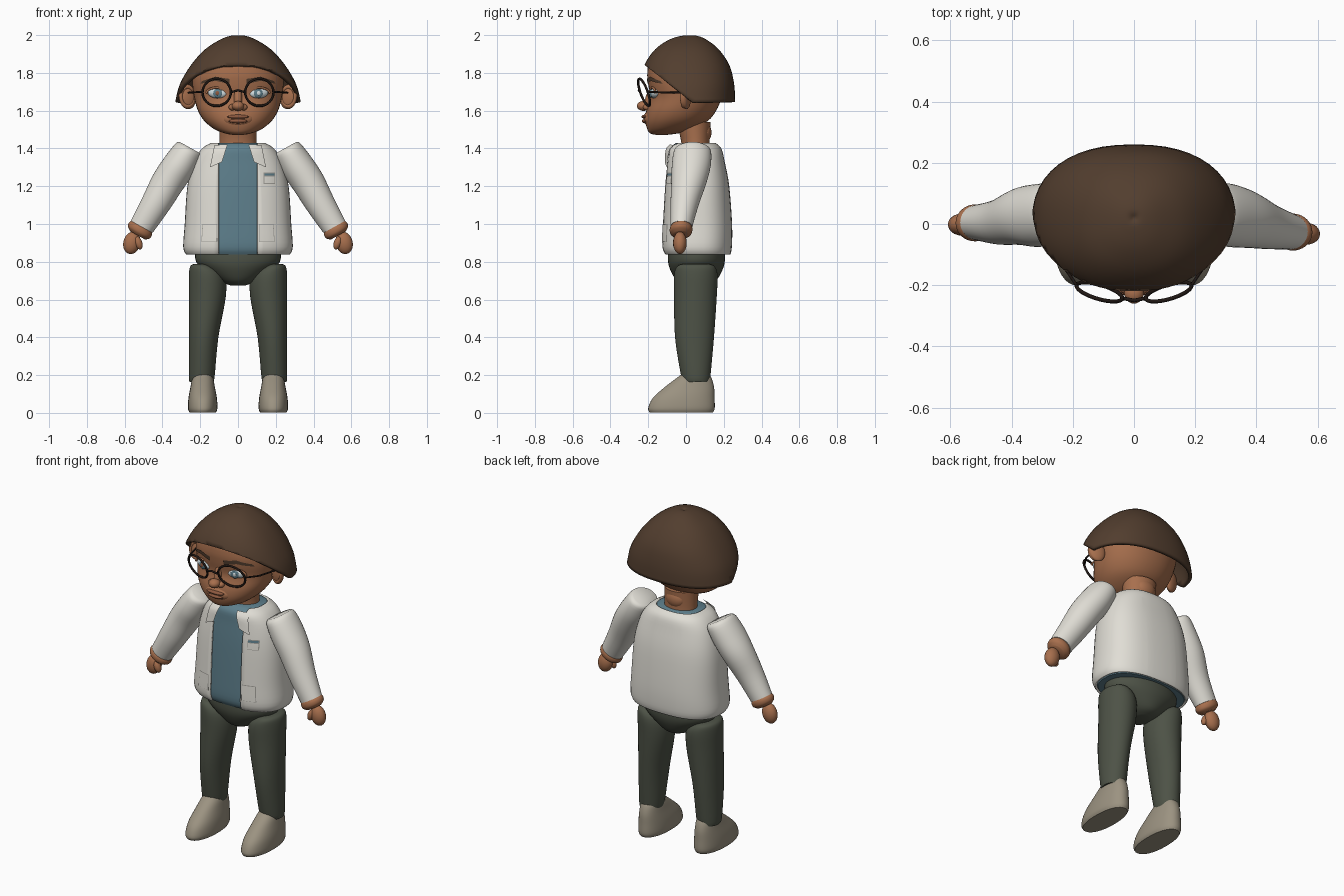
import bpy, bmesh, math
from mathutils import Vector
from mathutils.bvhtree import BVHTree

cube = bpy.data.objects.get("Cube")
if cube:
    bpy.data.objects.remove(cube, do_unlink=True)


def material(name, rgb):
    m = bpy.data.materials.new(name)
    m.use_nodes = True
    m.diffuse_color = (*rgb, 1)
    m.node_tree.nodes["Principled BSDF"].inputs["Base Color"].default_value = (*rgb, 1)
    return m


SKIN = material("warm skin", (.39, .16, .075))
LIP = material("lip brown", (.27, .10, .05))
HAIR = material("dark brown hair", (.085, .048, .028))
COAT = material("off white cloth", (.75, .73, .67))
SEAM = material("grey seam", (.36, .35, .32))
SHIRT = material("blue shirt", (.11, .21, .26))
TROUSERS = material("grey green trousers", (.075, .085, .062))
SHOE = material("taupe shoe", (.33, .29, .22))
FRAME = material("black brown frame", (.015, .009, .007))
EYE = material("pale eye", (.62, .70, .72))


def finish(name, bm, mat, angle=50):
    me = bpy.data.meshes.new(name)
    bm.to_mesh(me)
    bm.free()
    ob = bpy.data.objects.new(name, me)
    bpy.context.collection.objects.link(ob)
    me.materials.append(mat)
    bpy.ops.object.select_all(action='DESELECT')
    ob.select_set(True)
    bpy.context.view_layer.objects.active = ob
    bpy.ops.object.shade_smooth_by_angle(angle=math.radians(angle))
    return ob


def smooth_rings(rings, steps):
    """Catmull-Rom interpolation along a list of cross-sections."""
    R = [Vector(r) for r in rings]
    R = [R[0]] + R + [R[-1]]
    out = []
    for a, b, c, d in zip(R, R[1:], R[2:], R[3:]):
        for k in range(steps):
            t = k / steps
            out.append(.5 * (2 * b + (c - a) * t + (2 * a - 5 * b + 4 * c - d) * t * t
                             + (3 * b - a - 3 * c + d) * t ** 3))
    return out + [R[-1]]


def loft(rings, tilt=0, power=2, seg=40, steps=4, caps=(True, True)):
    """Rings are (x, y, z, rx, ry); tilt turns them in the front plane."""
    bm = bmesh.new()
    rows = []
    for x, y, z, rx, ry in smooth_rings(rings, steps):
        row = []
        for i in range(seg):
            a = 2 * math.pi * i / seg
            u = math.copysign(abs(math.cos(a)) ** (2 / power), math.cos(a)) * rx
            v = math.copysign(abs(math.sin(a)) ** (2 / power), math.sin(a)) * ry
            row.append(bm.verts.new((x + u * math.cos(tilt), y + v, z + u * math.sin(tilt))))
        rows.append(row)
    for lo, hi in zip(rows, rows[1:]):
        for i in range(seg):
            j = (i + 1) % seg
            bm.faces.new((lo[i], lo[j], hi[j], hi[i]))
    if caps[0]:
        bm.faces.new(rows[0][::-1])
    if caps[1]:
        bm.faces.new(rows[-1])
    if all(caps):
        bmesh.ops.recalc_face_normals(bm, faces=bm.faces)
    return bm


def blob(name, loc, radii, mat, rot=(0, 0, 0)):
    bpy.ops.mesh.primitive_uv_sphere_add(segments=24, ring_count=14, location=loc, rotation=rot)
    ob = bpy.context.object
    ob.name = name
    ob.scale = radii
    ob.data.materials.append(mat)
    bpy.ops.object.shade_smooth()
    return ob


def wire(name, pts, radius, mat, cyclic=False):
    cu = bpy.data.curves.new(name, 'CURVE')
    cu.dimensions = '3D'
    cu.bevel_depth = radius
    cu.bevel_resolution = 2
    sp = cu.splines.new('POLY')
    sp.points.add(len(pts) - 1)
    for p, q in zip(sp.points, pts):
        p.co = (*q, 1)
    sp.use_cyclic_u = cyclic
    cu.materials.append(mat)
    ob = bpy.data.objects.new(name, cu)
    bpy.context.collection.objects.link(ob)


def plate(name, tree, corners, mat, lift, thick=.006, n=6):
    """Four (x, z) corners laid as a thin sheet on the front of a surface."""
    bm = bmesh.new()
    a, b, c, d = [Vector(p) for p in corners]
    grid = []
    for i in range(n + 1):
        for j in range(n + 1):
            u, v = i / n, j / n
            p = a.lerp(b, u).lerp(d.lerp(c, u), v)
            hit = tree.ray_cast(Vector((p.x, -1, p.y)), Vector((0, 1, 0)))[0]
            grid.append(bm.verts.new((p.x, (hit.y if hit else -.07) - lift, p.y)))
    for i in range(n):
        for j in range(n):
            k = i * (n + 1) + j
            bm.faces.new((grid[k], grid[k + n + 1], grid[k + n + 2], grid[k + 1]))
    bmesh.ops.solidify(bm, geom=bm.faces[:], thickness=thick)
    bmesh.ops.recalc_face_normals(bm, faces=bm.faces)
    return finish(name, bm, mat, 40)


def shell(ob, thickness):
    m = ob.modifiers.new("thickness", 'SOLIDIFY')
    m.thickness = thickness
    m.offset = -1


# Head and neck
bm = loft([(0, -.13, 1.472, .03, .03), (0, -.115, 1.48, .07, .075), (0, -.085, 1.502, .125, .12),
           (0, -.05, 1.545, .178, .165), (0, -.025, 1.60, .212, .185), (0, 0, 1.67, .232, .19),
           (0, .005, 1.74, .242, .205), (0, .01, 1.80, .235, .215), (0, .01, 1.86, .20, .20),
           (0, .01, 1.92, .13, .12)], power=2.15)
face = BVHTree.FromBMesh(bm)
finish("head", bm, SKIN)
finish("neck", loft([(0, .05, 1.36, .105, .085), (0, .05, 1.43, .098, .075), (0, .04, 1.54, .10, .09)]), SKIN)
blob("neck_back", (0, .10, 1.485), (.06, .035, .052), SKIN)

# Hair: a dome cut along the sloping hairline
bm = loft([(0, .01, 1.645, .333, .25), (0, .01, 1.74, .308, .245), (0, .005, 1.84, .25, .225),
           (0, .005, 1.925, .174, .168), (0, .01, 1.978, .09, .095), (0, .02, 1.998, .03, .03),
           (0, .02, 1.992, .003, .003)], power=2.3, seg=48, caps=(False, True))
bmesh.ops.bisect_plane(bm, geom=bm.verts[:] + bm.edges[:] + bm.faces[:], plane_co=(0, -.23, 1.85),
                       plane_no=(0, .205, .265), clear_inner=True)
shell(finish("hair", bm, HAIR), .02)

# Nose and mouth
blob("nose_tip", (0, -.225, 1.625), (.032, .035, .026), SKIN)
blob("nose_bridge", (0, -.19, 1.665), (.022, .025, .06), SKIN, (-.3, 0, 0))
blob("muzzle", (0, -.185, 1.558), (.085, .04, .045), SKIN)
blob("upper_lip", (0, -.217, 1.568), (.058, .018, .011), LIP)
blob("lower_lip", (0, -.214, 1.545), (.05, .02, .012), LIP)

for s, side in ((1, "left"), (-1, "right")):
    blob(side + "_nostril", (s * .03, -.205, 1.618), (.02, .022, .017), SKIN)
    # Ear with a raised rim
    turn = (0, s * .2, s * -.35)
    blob(side + "_ear", (s * .268, .0, 1.672), (.048, .022, .065), SKIN, turn)
    bpy.ops.mesh.primitive_torus_add(location=(s * .268, -.008, 1.675), major_segments=28, minor_segments=8,
                                     major_radius=.8, minor_radius=.2, rotation=(math.pi / 2, 0, s * -.35))
    rim = bpy.context.object
    rim.name = side + "_ear_rim"
    rim.scale = (.047, .064, .06)
    rim.data.materials.append(SKIN)
    bpy.ops.object.shade_smooth()
    # Eye
    blob(side + "_eye", (s * .11, -.166, 1.692), (.052, .024, .027), EYE, (0, s * -.08, s * .25))
    blob(side + "_iris", (s * .108, -.186, 1.692), (.025, .007, .023), SHIRT, (0, 0, s * .2))
    blob(side + "_pupil", (s * .108, -.191, 1.693), (.012, .004, .012), EYE if s > 0 else LIP)
    wire(side + "_eyelid", [(s * (.11 - .058 * math.cos(t)), -.18 + .018 * abs(math.cos(t)), 1.692 + .03 * math.sin(t))
                            for t in [k * math.pi / 10 for k in range(11)]], .006, SKIN)
    # Eyebrow
    plate(side + "_eyebrow_inner", face, [(s * .045, 1.742), (s * .12, 1.758), (s * .12, 1.78), (s * .045, 1.768)],
          HAIR, .006)
    plate(side + "_eyebrow_outer", face, [(s * .12, 1.758), (s * .2, 1.742), (s * .19, 1.757), (s * .12, 1.78)],
          HAIR, .006)
    # Glasses
    loop = [2 * math.pi * k / 32 for k in range(32)]
    wire(side + "_lens_rim", [(s * (.113 + .075 * math.cos(t)), -.222 - .024 * math.sin(t) + .02 * math.cos(t),
                               1.697 + .072 * math.sin(t)) for t in loop], .0065, FRAME, True)
    wire(side + "_temple", [(s * .188, -.2, 1.7), (s * .235, -.13, 1.697), (s * .262, -.02, 1.695)], .005, FRAME)
wire("glasses_bridge", [(-.04, -.242, 1.697), (0, -.25, 1.708), (.04, -.242, 1.697)], .006, FRAME)

# Open jacket over a shirt
body = [(0, .06, .838, .275, .175), (0, .056, .88, .29, .187), (0, .058, 1.0, .282, .186),
        (0, .056, 1.2, .268, .173), (0, .05, 1.33, .235, .155), (0, .045, 1.40, .19, .142),
        (0, .045, 1.43, .14, .11)]
OPENING = .103
bm = loft(body, power=2.5, seg=48, caps=(False, False))
torso = BVHTree.FromBMesh(bm)
for s in (1, -1):
    bmesh.ops.bisect_plane(bm, geom=bm.verts[:] + bm.edges[:] + bm.faces[:],
                           plane_co=(s * OPENING, 0, 0), plane_no=(1, 0, 0))
gap = [f for f in bm.faces if abs(f.calc_center_median().x) < OPENING and f.calc_center_median().y < 0]
bmesh.ops.delete(bm, geom=gap, context='FACES')
shell(finish("jacket", bm, COAT), .012)
finish("shirt", loft([(x, y, z, rx - .014, ry - .014) for x, y, z, rx, ry in body], power=2.5, seg=48), SHIRT)

# Chest pocket with a coloured top band
plate("chest_pocket_edge", torso, [(.135, 1.212), (.197, 1.212), (.197, 1.272), (.135, 1.272)], SEAM, .002)
plate("chest_pocket", torso, [(.139, 1.216), (.193, 1.216), (.193, 1.252), (.139, 1.252)], COAT, .005)
plate("chest_pocket_band", torso, [(.139, 1.256), (.193, 1.256), (.193, 1.268), (.139, 1.268)], SHIRT, .005)

# Hips
finish("hips", loft([(0, .055, .675, .04, .05), (0, .055, .695, .09, .10), (0, .055, .75, .17, .135),
                     (0, .055, .80, .222, .15), (0, .055, .86, .225, .15)]), TROUSERS)

for s, side in ((1, "left"), (-1, "right")):
    # Collar flap and lower pocket
    plate(side + "_collar", torso, [(s * .055, 1.422), (s * .125, 1.418), (s * .148, 1.30), (s * .085, 1.328)],
          COAT, .012)
    plate(side + "_pocket_edge", torso, [(s * .112, .905), (s * .194, .905), (s * .188, 1.0), (s * .112, 1.0)],
          SEAM, .001, .004)
    plate(side + "_pocket", torso, [(s * .115, .908), (s * .191, .908), (s * .185, .997), (s * .115, .997)],
          COAT, .004)
    # Trouser leg
    finish(side + "_leg", loft([(s * .192, .055, .165, .06, .07), (s * .192, .052, .19, .068, .077),
                                (s * .182, .045, .40, .078, .103), (s * .162, .05, .62, .098, .113),
                                (s * .165, .052, .73, .095, .115), (s * .185, .052, .775, .068, .10),
                                (s * .19, .052, .788, .045, .07)]), TROUSERS)
    # Shoe
    finish(side + "_shoe", loft([(s * .187, -.025, .002, .07, .168), (s * .187, -.024, .025, .078, .176),
                                 (s * .187, -.012, .08, .075, .163), (s * .187, .02, .14, .064, .128),
                                 (s * .187, .045, .19, .054, .087), (s * .187, .048, .212, .038, .06),
                                 (s * .187, .048, .216, .01, .02)], power=2.2), SHOE)
    # Sleeve, bare wrist and hand
    dy = 0 if s > 0 else .03
    lean = s * math.radians(29)
    finish(side + "_sleeve", loft([(s * .252, .035, 1.403, .066, .075), (s * .265, .034, 1.385, .078, .098),
                                   (s * .312, .028, 1.31, .088, .103), (s * .372, .015 + dy / 3, 1.22, .087, .093),
                                   (s * .44, -.008 + dy / 2, 1.10, .077, .074), (s * .51, -.025 + dy, .985, .066, .058)],
                                  lean), COAT)
    finish(side + "_wrist", loft([(s * .508, -.025 + dy, .99, .06, .052), (s * .516, -.026 + dy, .975, .069, .06),
                                  (s * .525, -.027 + dy, .955, .066, .057), (s * .532, -.028 + dy, .94, .045, .04)],
                                 lean), SKIN)
    blob(side + "_hand", (s * .562, -.032 + dy, .9), (.045, .036, .06), SKIN, (0, s * -.25, 0))
    blob(side + "_thumb", (s * .527, -.05 + dy, .9), (.02, .02, .036), SKIN, (0, s * .35, 0))
